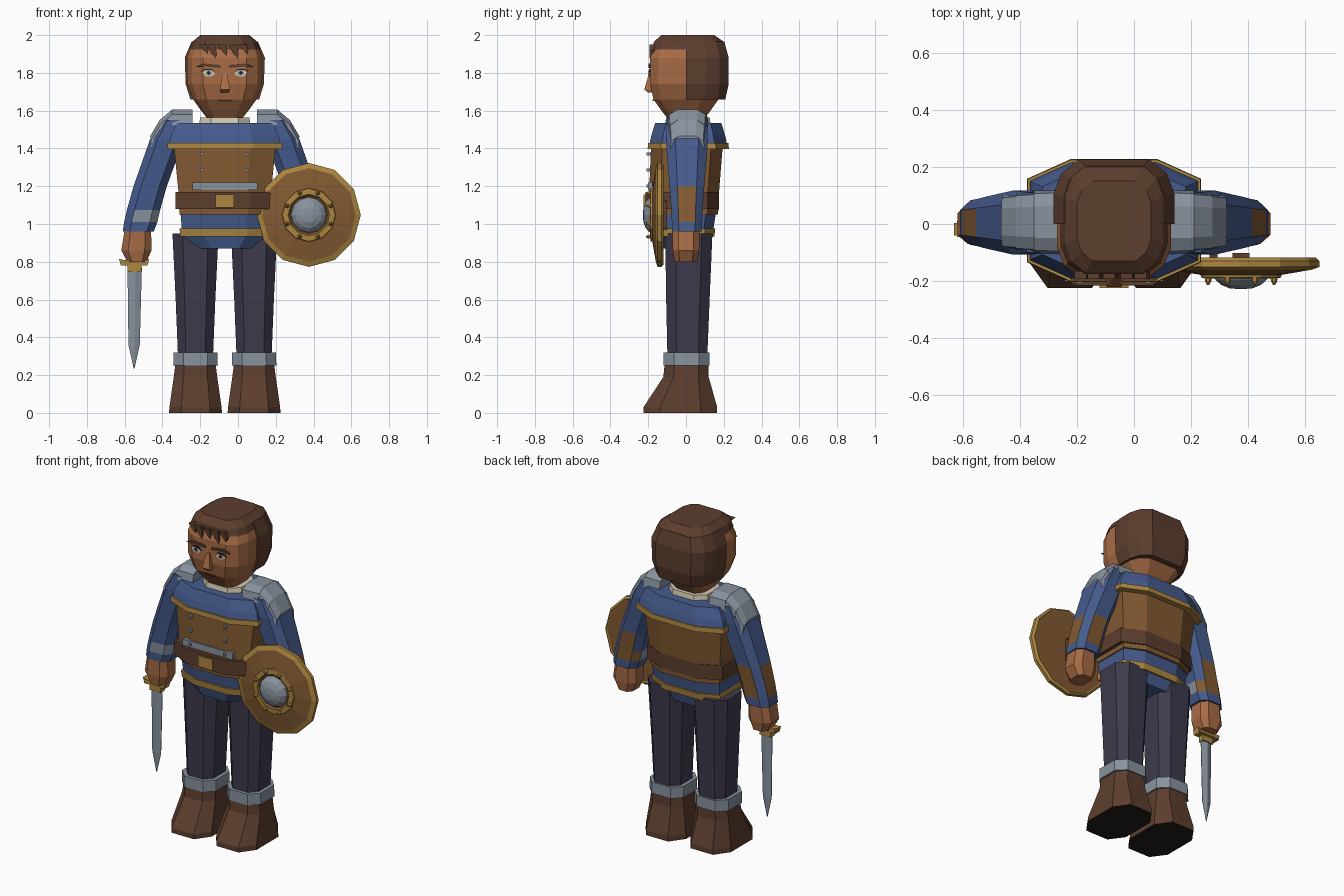
import bpy, bmesh, math
from mathutils import Vector

cube = bpy.data.objects.get("Cube")
if cube:
    bpy.data.objects.remove(cube)

CX = -0.07  # body centre line


def material(name, rgb):
    lin = [(c / 255 / 12.92) if c < 11 else ((c / 255 + 0.055) / 1.055) ** 2.4 for c in rgb]
    m = bpy.data.materials.new(name)
    m.use_nodes = True
    m.diffuse_color = (*lin, 1)
    m.node_tree.nodes["Principled BSDF"].inputs["Base Color"].default_value = (*lin, 1)
    return m


SKIN = material("skin", (168, 108, 70))
DARK_BROWN = material("dark brown leather", (92, 62, 46))
LEATHER = material("tan leather", (130, 90, 50))
BLUE = material("blue cloth", (70, 92, 142))
PANTS = material("dark trousers", (62, 58, 76))
STEEL = material("steel", (136, 146, 158))
GOLD = material("gold", (172, 134, 64))
CREAM = material("cream", (212, 202, 178))
BLACK = material("near black", (34, 28, 25))


def loft(name, rings, mats, rule=None):
    """Skin a stack of rings; mats is one material, or one per band."""
    bm = bmesh.new()
    bands = mats if isinstance(mats, list) else [mats] * (len(rings) - 1)
    slots = list(dict.fromkeys(bands))
    loops = [[bm.verts.new(p) for p in r] for r in rings]
    n = len(loops[0])
    for a, b, m in zip(loops, loops[1:], bands):
        for i in range(n):
            j = (i + 1) % n
            bm.faces.new((a[i], a[j], b[j], b[i])).material_index = slots.index(m)
    bm.faces.new(loops[0]).material_index = slots.index(bands[0])
    bm.faces.new(loops[-1]).material_index = slots.index(bands[-1])
    bmesh.ops.recalc_face_normals(bm, faces=bm.faces)
    bm.normal_update()
    if rule:
        for f in bm.faces:
            m = rule(f.calc_center_median(), f.normal)
            if m:
                if m not in slots:
                    slots.append(m)
                f.material_index = slots.index(m)
    me = bpy.data.meshes.new(name)
    bm.to_mesh(me)
    bm.free()
    for m in slots:
        me.materials.append(m)
    ob = bpy.data.objects.new(name, me)
    bpy.context.collection.objects.link(ob)
    return ob


def ring(z, x, y, hx, hy, corner=((1, .55), (.55, 1))):
    """Chamfered rectangle at height z, mirrored from one corner."""
    c = list(corner)
    r = c[::-1]
    pts = c + [(-a, b) for a, b in r] + [(-a, -b) for a, b in c] + [(a, -b) for a, b in r]
    return [Vector((x + hx * a, y + hy * b, z)) for a, b in pts]


BODY = ((1, .68), (.5, 1))
HEAD = ((1, .45), (.87, .78), (.58, 1))
BOX = ((1, 1),)


def stack(name, rows, mats, corner=((1, .55), (.55, 1)), rule=None):
    return loft(name, [ring(*r, corner) for r in rows], mats, rule)


def box(name, x, y, z, hx, hy, hz, m):
    return stack(name, [(z - hz, x, y, hx, hy), (z + hz, x, y, hx, hy)], m, BOX)


def plate(name, pts, y, thick, m):
    """Flat outline in x and z, extruded along y."""
    return loft(name, [[(a, y, b) for a, b in pts], [(a, y - thick, b) for a, b in pts]], m)


# Torso
stack("tunic_skirt", [(.87, CX, -.01, .15, .13), (.94, CX, -.01, .225, .15),
                      (1.07, CX, -.01, .235, .17)], BLUE, BODY)
stack("skirt_trim", [(.935, CX, -.01, .235, .16), (.975, CX, -.01, .24, .165)], GOLD, BODY)
stack("vest", [(1.05, CX, -.01, .24, .18), (1.17, CX, -.01, .245, .185),
               (1.42, CX, .005, .27, .19)], LEATHER, BODY)
stack("belt", [(1.08, CX, -.02, .262, .195), (1.17, CX, -.02, .262, .195)], DARK_BROWN, BODY)
stack("mantle_trim", [(1.398, CX, .012, .305, .215), (1.428, CX, .012, .303, .213)], GOLD, BODY)
stack("mantle", [(1.41, CX, .012, .298, .208), (1.47, CX, .012, .285, .195),
                 (1.535, CX, .012, .25, .175)], BLUE, BODY)
stack("collar", [(1.5, CX, .01, .14, .125), (1.565, CX, .01, .13, .115)], CREAM)
box("belt_buckle", CX, -.215, 1.122, .05, .01, .034, GOLD)
box("chest_strip", CX, -.19, 1.2, .172, .012, .02, STEEL)
for s in (-1, 1):
    for dz in (1.2, 1.285, 1.37):
        box("vest_rivet", CX + s * .12, -.195, dz, .008, .014, .008, STEEL)

# Legs, boots, arms, shoulder pads
for s, side in ((1, "left"), (-1, "right")):
    lx = CX + s * .155
    stack(side + "_leg", [(.28, lx, .007, .092, .105), (.6, lx, .01, .105, .115),
                          (.95, lx, .015, .122, .125)], PANTS)
    stack(side + "_boot", [(0, lx, -.03, .14, .195), (.03, lx, -.03, .138, .195),
                           (.19, lx, 0, .115, .12), (.27, lx, .003, .105, .115)],
          [DARK_BROWN] * 3, rule=lambda c, n: BLACK if n.z < -.9 else None)
    stack(side + "_boot_cuff", [(.25, lx, .003, .118, .122), (.32, lx, .003, .116, .122)], STEEL)

    def sleeve_colour(c, n, s=s):
        if 1.0 < c.z < 1.2 and abs(n.z) < .9:
            if n.x * s > .8 or (n.x * s < .6 and n.y > .7):
                return LEATHER
            if c.z < 1.08 and n.x * s < .3:
                return STEEL

    rows = [(.96, .458, .082, .078), (1.01, .445, .088, .08), (1.075, .43, .088, .083),
            (1.2, .395, .088, .092), (1.45, .305, .09, .112), (1.55, .26, .075, .105)]
    stack(side + "_sleeve", [(z, CX + s * d, .005, hx, hy) for z, d, hx, hy in rows],
          BLUE, rule=sleeve_colour)
    rows = [(.8, .465, .05, .06), (.86, .468, .08, .07), (.97, .46, .07, .072)]
    stack(side + "_hand", [(z, CX + s * d, 0, hx, hy) for z, d, hx, hy in rows], SKIN)

    # Three overlapping plates running outward and down
    path = [(.17, 1.605), (.28, 1.605), (.345, 1.55), (.395, 1.465)]
    for k in range(3):
        (d0, z0), (d1, z1) = path[k], path[k + 1]
        ends = []
        for d, z, w in ((d0, z0, .115 - .008 * k), (d1, z1, .11 - .008 * k)):
            prof = [(-w, -.08), (-w * .9, -.025), (-w * .5, 0), (w * .5, 0), (w * .9, -.025), (w, -.08)]
            lean = .05 * k
            ends.append([(CX + s * (d + lean * dz), .007 + y, z + dz) for y, dz in prof])
        loft(f"{side}_shoulder_plate_{k + 1}", ends, STEEL)

# Head and hair
stack("head", [(1.55, CX, 0, .085, .09), (1.6, CX, 0, .125, .13), (1.66, CX, 0, .168, .172),
               (1.74, CX, .005, .198, .195), (1.88, CX, .005, .2, .195),
               (1.95, CX, .01, .175, .175)], SKIN, HEAD)
stack("hair_cap", [(1.925, CX, .015, .187, .195), (1.965, CX, .015, .172, .185),
                   (2.0, CX, .01, .13, .14)], DARK_BROWN, HEAD)
back = [(1.66, .182, .2), (1.74, .207, .218), (1.88, .212, .218), (1.965, .176, .195)]
loft("hair_back", [[Vector((p.x, max(p.y, 0), p.z)) for p in ring(z, CX, .008, hx, hy, HEAD)]
                   for z, hx, hy in back], DARK_BROWN)
for i, (dx, low) in enumerate(((-.11, 1.9), (-.065, 1.875), (-.01, 1.89), (.05, 1.875), (.1, 1.9))):
    x = CX + dx
    plate(f"fringe_lock_{i + 1}", [(x - .028, 1.95), (x + .014, 1.95), (x + .024, low + .02),
                                   (x + .018, low), (x - .008, low + .03)], -.165, .028, DARK_BROWN)

# Face
FRONT = -.188
for s, side in ((1, "left"), (-1, "right")):
    ex = CX + s * .085

    def outline(pts):
        return [(ex + s * a, 1.8 + b) for a, b in pts]

    plate(side + "_eye_white", outline([(-.036, -.004), (-.015, .016), (.018, .016), (.037, .002),
                                        (.015, -.018), (-.015, -.018)]), FRONT, .006, CREAM)
    for nm, r, t, m in (("iris", .016, .008, STEEL), ("pupil", .009, .0095, BLACK)):
        plate(f"{side}_{nm}", outline([(r * math.cos(a * math.pi / 4), r * math.sin(a * math.pi / 4))
                                       for a in range(8)]), FRONT, t, m)
    plate(side + "_eyelid", outline([(-.038, 0), (-.016, .021), (.019, .021), (.04, .004),
                                     (.018, .014), (-.015, .014)]), FRONT, .009, BLACK)
    plate(side + "_eyebrow", outline([(-.065, .026), (-.06, .042), (.025, .05), (.065, .032),
                                      (.02, .034)]), FRONT, .0095, DARK_BROWN)
stack("nose", [(1.695, CX, -.185, .02, .015), (1.712, CX, -.195, .027, .026),
               (1.80, CX, -.183, .011, .012)], SKIN, BOX)
box("mouth", CX, -.173, 1.656, .032, .0045, .004, DARK_BROWN)

# Sword in the right hand
sx, sy = -.55, -.018
plate("sword_guard", [(sx - .08, .815), (sx - .07, .78), (sx + .07, .78), (sx + .08, .815),
                      (sx + .03, .805), (sx - .03, .805)], sy + .022, .044, GOLD)
box("sword_guard_bar", sx, sy, .797, .07, .028, .012, GOLD)
box("sword_collar", sx + .002, sy, .768, .038, .018, .022, GOLD)
DIAMOND = ((1, .12), (.1, 1))
stack("sword_blade", [(.235, sx, sy, .002, .002), (.36, sx, sy, .03, .01),
                      (.77, sx + .003, sy, .038, .014)], STEEL, DIAMOND)

# Round shield
HX, HZ = .375, 1.048


def disc(r, y, n=12):
    return [(HX + r * math.cos(2 * math.pi * i / n), y, HZ + r * math.sin(2 * math.pi * i / n))
            for i in range(n)]


loft("shield", [disc(r, y) for r, y in ((.01, -.122), (.255, -.122), (.262, -.118), (.275, -.13),
                                        (.275, -.15), (.248, -.16), (.142, -.178), (.14, -.188),
                                        (.11, -.19), (.1, -.18))],
     [LEATHER, GOLD, GOLD, GOLD, GOLD, LEATHER, GOLD, GOLD, LEATHER])
loft("shield_boss", [disc(r, y) for r, y in ((.096, -.175), (.09, -.195), (.07, -.213),
                                             (.04, -.225), (.008, -.228))], STEEL)
for i in range(8):
    a = math.pi * (i + .5) / 4
    x, z = HX + .125 * math.cos(a), HZ + .125 * math.sin(a)
    loft(f"shield_rivet_{i + 1}", [[(x + r * math.cos(k * math.pi / 3), y, z + r * math.sin(k * math.pi / 3))
                                    for k in range(6)] for r, y in ((.013, -.18), (.011, -.2), (.004, -.213))],
         GOLD)
box("shield_strap", .278, -.112, HZ, .014, .011, .08, DARK_BROWN)
box("shield_grip", HX, -.112, HZ, .03, .011, .07, DARK_BROWN)
